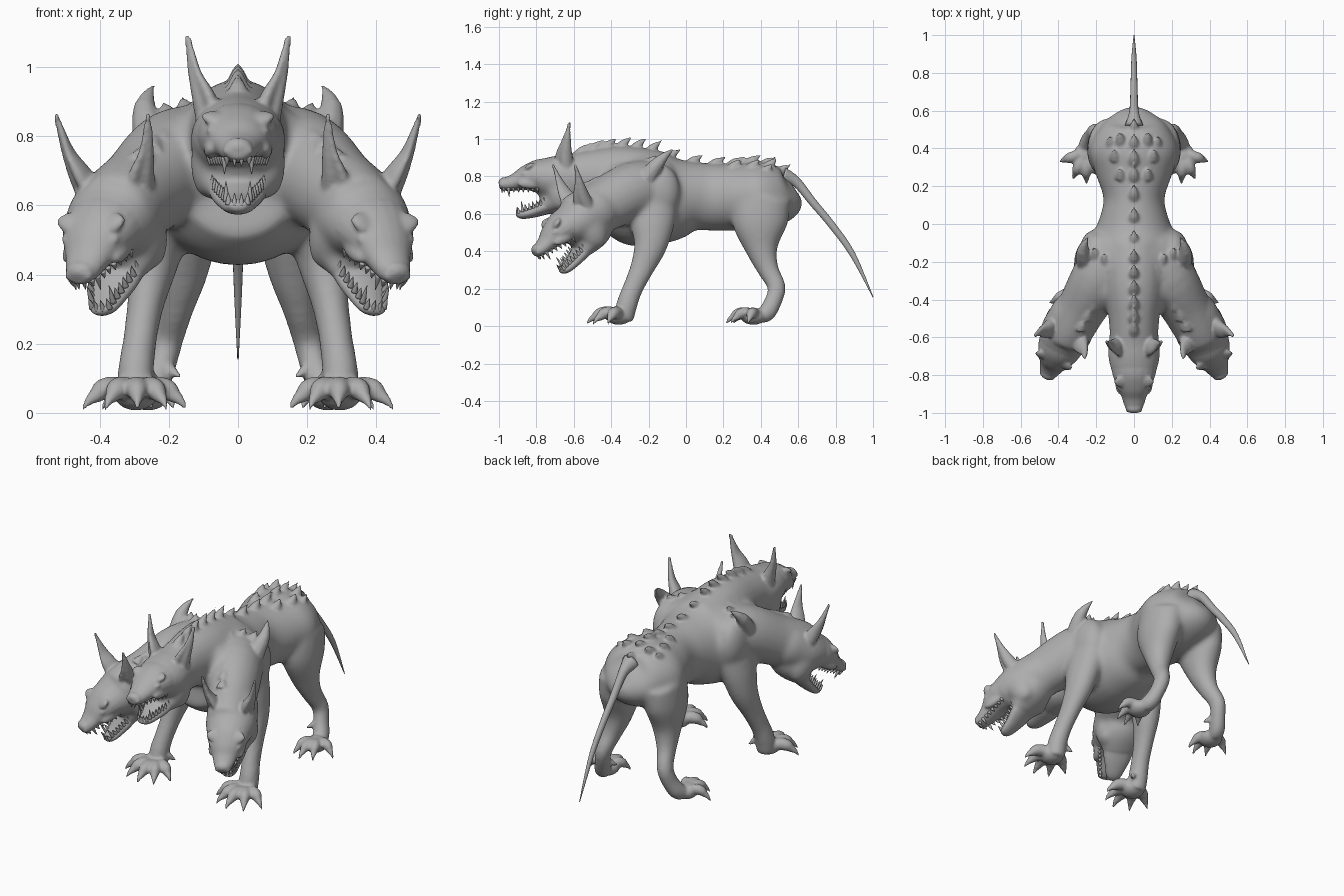
import bpy, bmesh, math
from mathutils import Matrix, Vector

if bpy.data.objects.get("Cube"):
    bpy.data.objects.remove(bpy.data.objects["Cube"])

grey = bpy.data.materials.new("stone_grey")
grey.use_nodes = True
GREY = (0.42, 0.42, 0.42, 1)
grey.diffuse_color = GREY
grey.node_tree.nodes["Principled BSDF"].inputs["Base Color"].default_value = GREY
SIDES = (-1, 1)

# Head placements: one level, two turned outward and lowered
HEADS = [Matrix.Identity(4)] + [
    Matrix.Translation((s * .392, -.65, .855)) @ Matrix.Rotation(s * math.radians(24), 4, 'Z')
    @ Matrix.Rotation(math.radians(28), 4, 'X') @ Matrix.Translation((0, .624, -1.085)) for s in SIDES]


def spline(pts, sub):
    """Catmull-Rom through stations of any dimension."""
    out = []
    for i in range(len(pts) - 1):
        p0, p1, p2, p3 = (pts[max(0, min(len(pts) - 1, i + k))] for k in (-1, 0, 1, 2))
        for j in range(sub):
            t = j / sub
            out.append([b + t / 2 * (c - a + t * (2*a - 5*b + 4*c - d + t * (3*(b - c) + d - a)))
                        for a, b, c, d in zip(p0, p1, p2, p3)])
    return out + [list(pts[-1])]


def loft(bm, stations, M=HEADS[0], n=20, sub=4, dent=0, dent_at=0):
    """Closed tube; each station is x, y, z, half width, half depth."""
    st = spline(stations, sub)
    pos = [Vector(s[:3]) for s in st]
    rings = []
    for i, s in enumerate(st):
        t = (pos[min(i + 1, len(st) - 1)] - pos[max(i - 1, 0)]).normalized()
        u = Vector((1, 0, 0))
        u = (u - t * u.dot(t)).normalized()
        v = t.cross(u)
        ring = []
        for k in range(n):
            a = 2 * math.pi * k / n
            f = 1 - dent * max(0, math.cos(a - dent_at)) ** 2
            ring.append(bm.verts.new(M @ (pos[i] + f * (u * math.cos(a) * max(s[3], .001)
                                                       + v * math.sin(a) * max(s[4], .001)))))
        rings.append(ring)
    for a, b in zip(rings, rings[1:]):
        for k in range(n):
            bm.faces.new((a[k], a[(k + 1) % n], b[(k + 1) % n], b[k]))
    bm.faces.new(rings[0][::-1])
    bm.faces.new(rings[-1])


def blob(bm, at, size, M=HEADS[0], roll=0, pitch=0):
    m = (M @ Matrix.Translation(at) @ Matrix.Rotation(roll, 4, 'Y')
         @ Matrix.Rotation(pitch, 4, 'X') @ Matrix.Diagonal((*size, 1)))
    bmesh.ops.create_uvsphere(bm, u_segments=20, v_segments=12, radius=1, matrix=m)


def spike(bm, base, tip, r, M=HEADS[0], n=10, bend=(0, 0, 0)):
    b, t = Vector(base), Vector(tip)
    mid = (b + t) / 2 + Vector(bend)
    loft(bm, [(*b, r, r), (*mid, r * .6, r * .6), (*t, .001, .001)], M, n, 3)


def finish(bm, name, voxel=0, soften=0):
    bmesh.ops.recalc_face_normals(bm, faces=bm.faces)
    me = bpy.data.meshes.new(name)
    bm.to_mesh(me)
    bm.free()
    ob = bpy.data.objects.new(name, me)
    bpy.context.collection.objects.link(ob)
    me.materials.append(grey)
    bpy.ops.object.select_all(action='DESELECT')
    ob.select_set(True)
    bpy.context.view_layer.objects.active = ob
    if voxel:
        rm = ob.modifiers.new("fuse", 'REMESH')
        rm.mode, rm.voxel_size, rm.use_smooth_shade = 'VOXEL', voxel, True
        sm = ob.modifiers.new("soften", 'SMOOTH')
        sm.factor, sm.iterations = .5, soften
        bpy.ops.object.modifier_apply(modifier="fuse")
        bpy.ops.object.modifier_apply(modifier="soften")
    bpy.ops.object.shade_smooth()
    return ob


flesh = bmesh.new()

# Torso: rump, narrow waist, deep chest
loft(flesh, [(0, .585, .73, .05, .06), (0, .535, .705, .16, .14), (0, .40, .695, .235, .185),
             (0, .27, .69, .205, .18), (0, .14, .69, .162, .18), (0, .04, .695, .18, .185),
             (0, -.06, .685, .22, .225), (0, -.18, .68, .27, .25), (0, -.32, .675, .25, .24),
             (0, -.43, .68, .17, .17)], n=32)
# Middle neck
loft(flesh, [(0, -.12, .765, .17, .165), (0, -.32, .80, .16, .165), (0, -.5, .795, .135, .15),
             (0, -.66, .785, .125, .13)])
for s in SIDES:
    # Side necks, webbing between necks, shoulder muscles
    loft(flesh, [(s * .08, -.12, .74, .15, .15), (s * .18, -.28, .725, .15, .155),
                 (s * .272, -.44, .645, .132, .142), (s * .33, -.55, .60, .122, .13),
                 (s * .36, -.61, .57, .115, .12)])
    blob(flesh, (s * .12, -.35, .72), (.1, .12, .16))
    blob(flesh, (s * .21, -.15, .72), (.08, .12, .15))
    # Front leg
    loft(flesh, [(s * .18, -.17, .72, .09, .13), (s * .22, -.18, .55, .085, .12),
                 (s * .245, -.19, .43, .072, .09), (s * .268, -.235, .31, .054, .066),
                 (s * .285, -.285, .2, .05, .056), (s * .295, -.315, .12, .054, .058),
                 (s * .295, -.335, .03, .055, .055)])
    # Hind leg
    loft(flesh, [(s * .14, .41, .69, .10, .15), (s * .15, .395, .55, .10, .15),
                 (s * .16, .405, .41, .075, .088), (s * .18, .44, .30, .052, .058),
                 (s * .202, .485, .21, .045, .05), (s * .222, .465, .13, .043, .048),
                 (s * .245, .43, .07, .046, .05), (s * .26, .38, .045, .045, .035)])
for M in HEADS:
    # Cranium, throat and jaw hinges, blended into the necks
    loft(flesh, [(0, -.46, .79, .08, .08), (0, -.54, .785, .122, .125), (0, -.62, .785, .133, .132),
                 (0, -.70, .79, .138, .124), (0, -.79, .80, .118, .095)], M)
    loft(flesh, [(0, -.54, .74, .08, .06), (0, -.62, .70, .112, .085), (0, -.70, .67, .112, .075),
                 (0, -.76, .638, .088, .048)], M)
    for s in SIDES:
        blob(flesh, (s * .092, -.67, .72), (.045, .07, .1), M)
base = finish(flesh, "body_flesh", .012, 14)
skin, teeth = bmesh.new(), bmesh.new()
skin.from_mesh(base.data)
bpy.data.objects.remove(base)


def foot(s, x, y, toes, r):
    """Knuckled toes that end in claws, fanned about the ankle."""
    blob(skin, (s * x, y - .02, .052), (.062, .07, .045))
    for tx, ty in toes:
        at = lambda f, z, k: (s * (x + (tx - x) * f), y + (ty - y) * f, z, r * k, r * k)
        loft(skin, [at(0, .05, 1.1), at(.4, .072, 1.05), at(.62, .066, 1), at(.75, .05, .7),
                    at(.88, .034, .42), at(1, .008, .12)], n=12)


for s in SIDES:
    foot(s, .295, -.34, [(.45, -.42), (.385, -.5), (.29, -.535), (.205, -.5), (.148, -.42)], .032)
    spike(skin, (s * .25, -.3, .1), (s * .21, -.27, .06), .02)
    foot(s, .26, .38, [(.395, .33), (.325, .235), (.25, .21), (.185, .25)], .028)
    spike(skin, (s * .205, .44, .13), (s * .16, .4, .1), .022)
    # Shoulder spike
    spike(skin, (s * .25, -.21, .79), (s * .24, -.06, .955), .055, bend=(s * .025, -.005, .01))
    # Bumps on side necks, shoulders and rump
    for k in range(6):
        f = k / 5
        b = Vector((s * (.13 + .15 * f), -.26 - .29 * f, .86 - .13 * f))
        spike(skin, b, b + Vector((-s * .015, .035, .05)), .036)
    for x, y, z in ((.07, .44, .85), (.1, .35, .845), (.07, .25, .845), (.12, .42, .82),
                    (.15, -.2, .865), (.2, -.17, .85)):
        spike(skin, (s * x, y, z), (s * x * 1.08, y + .045, z + .05), .034)

# Ridge of swept spines down the middle of the back
for y, z in ((-.56, .90), (-.49, .92), (-.42, .93), (-.34, .935), (-.26, .93), (-.18, .915), (-.08, .89),
             (.04, .86), (.16, .85), (.26, .85), (.35, .86), (.43, .85), (.51, .81)):
    h = .08 if y < -.1 else .055
    spike(skin, (0, y - .02, z - .01), (0, y + .055, z + h), .042, bend=(0, -.012, .004))

for M in HEADS:
    # Muzzle and dropped lower jaw
    loft(skin, [(0, -.68, .79, .12, .105), (0, -.78, .80, .118, .095), (0, -.85, .792, .095, .07),
                (0, -.91, .771, .068, .048), (0, -.965, .758, .05, .036), (0, -.998, .757, .03, .022)], M)
    loft(skin, [(0, -.66, .685, .09, .06), (0, -.76, .635, .083, .042), (0, -.83, .607, .06, .03),
                (0, -.88, .597, .043, .024), (0, -.908, .603, .025, .014)], M)
    blob(skin, (0, -.975, .768), (.042, .028, .028), M)
    for s in SIDES:
        # Angry brow, closed eye, lip, nostril
        blob(skin, (s * .056, -.835, .848), (.052, .036, .017), M, roll=-s * .22, pitch=.5)
        blob(skin, (s * .07, -.86, .812), (.022, .026, .013), M, roll=-s * .3)
        blob(skin, (s * .078, -.83, .762), (.022, .07, .028), M)
        blob(skin, (s * .027, -.985, .757), (.017, .015, .015), M)
        # Cupped, pointed ear
        loft(skin, [(s * .08, -.66, .84, .045, .06), (s * .1, -.66, .91, .036, .055),
                    (s * .124, -.648, .975, .021, .036), (s * .138, -.634, 1.04, .014, .018),
                    (s * .147, -.624, 1.095, .009, .009)], M, 24, 4, .7, -math.pi / 2 + s * .5)
        # Teeth, longest at the canines
        for k in range(8):
            f = k / 7
            big = .05 if k == 1 else .025
            x, y, z = .032 + .05 * f, -.975 + .18 * f, .74
            spike(teeth, (s * x, y, z), (s * x, y + .004, z - big), .01, M, 8)
            x, y, z = .027 + .045 * f, -.893 + .14 * f, .603 + .05 * f
            spike(teeth, (s * x, y, z), (s * x * 1.05, y - .008, z + big + .01), .01, M, 8)
        spike(teeth, (s * .01, -.983, .742), (s * .01, -.983, .712), .009, M, 8)
        spike(teeth, (s * .01, -.9, .60), (s * .01, -.905, .635), .009, M, 8)

finish(skin, "body_and_heads", .008, 4)
finish(teeth, "teeth")

# Whip tail
tail = bmesh.new()
loft(tail, [(0, .52, .80, .05, .05), (0, .59, .77, .026, .028), (0, .68, .66, .02, .022),
            (0, .78, .54, .017, .02), (0, .89, .385, .013, .016), (0, 1.0, .155, .002, .002)], n=14)
finish(tail, "tail")
